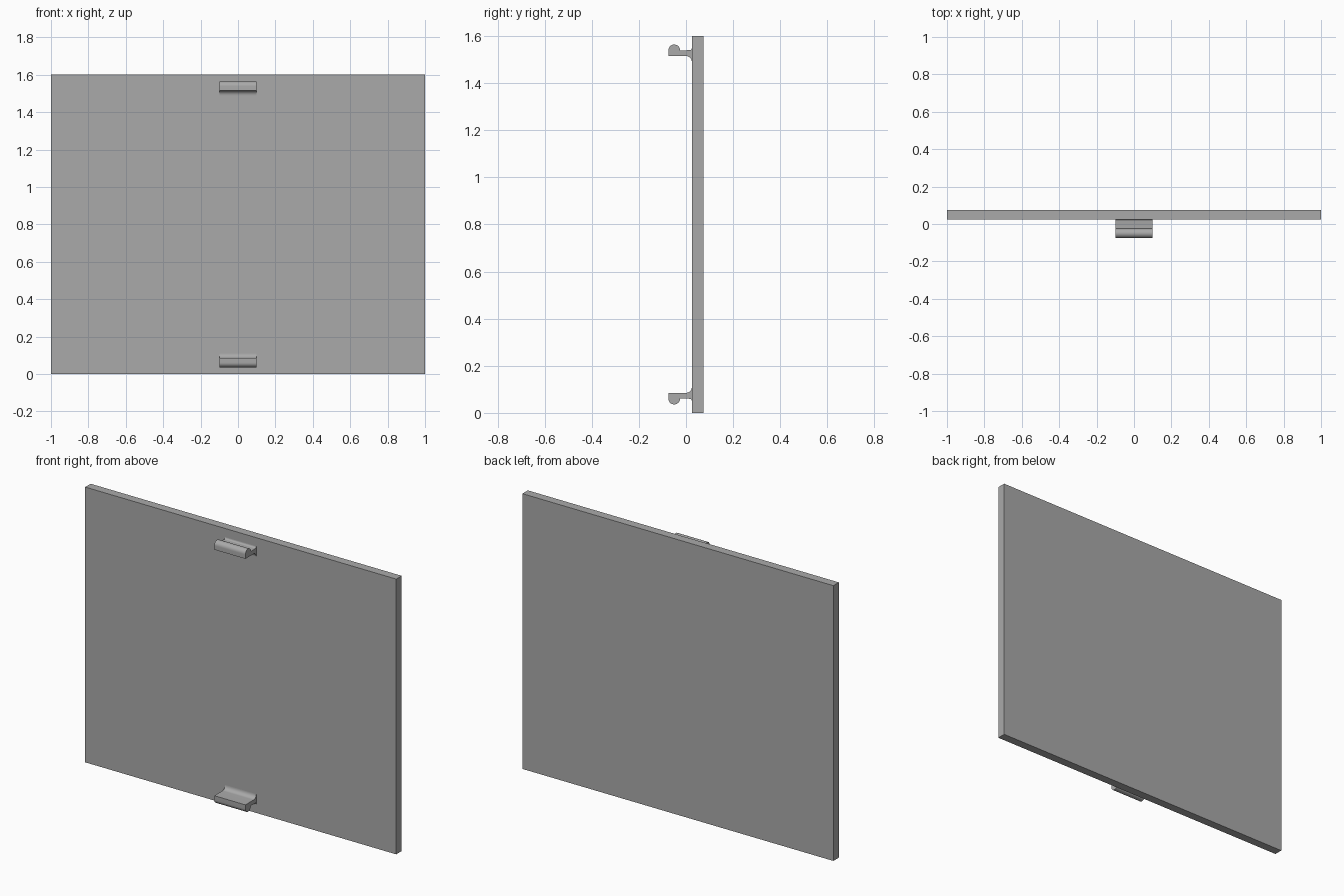
import bpy, bmesh
from math import sin, cos, radians

cube = bpy.data.objects.get("Cube")
if cube:
    bpy.data.objects.remove(cube, do_unlink=True)

grey = bpy.data.materials.new("plain grey")
grey.use_nodes = True
grey.diffuse_color = (0.4, 0.4, 0.4, 1)
grey.node_tree.nodes["Principled BSDF"].inputs["Base Color"].default_value = (0.4, 0.4, 0.4, 1)

HEIGHT = 1.6


def arc(cy, cz, r, start, end, steps=10):
    """Points of a circular arc in the y-z plane."""
    angles = [radians(start + (end - start) * i / steps) for i in range(steps + 1)]
    return [(cy + r * cos(a), cz + r * sin(a)) for a in angles]


def extrude(name, profile, half_width):
    """Sweep a closed y-z profile along x."""
    bm = bmesh.new()
    face = bm.faces.new([bm.verts.new((-half_width, y, z)) for y, z in profile])
    grown = bmesh.ops.extrude_face_region(bm, geom=[face])["geom"]
    moved = [v for v in grown if isinstance(v, bmesh.types.BMVert)]
    bmesh.ops.translate(bm, verts=moved, vec=(2 * half_width, 0, 0))
    bmesh.ops.recalc_face_normals(bm, faces=bm.faces)
    mesh = bpy.data.meshes.new(name)
    bm.to_mesh(mesh)
    bm.free()
    mesh.materials.append(grey)
    obj = bpy.data.objects.new(name, mesh)
    bpy.context.collection.objects.link(obj)
    bpy.ops.object.select_all(action="DESELECT")
    obj.select_set(True)
    bpy.context.view_layer.objects.active = obj
    bpy.ops.object.shade_smooth_by_angle(angle=radians(30))
    return obj


# Flat panel
extrude("panel", [(0.025, 0), (0.075, 0), (0.075, HEIGHT), (0.025, HEIGHT)], 1)

# Hooked clip: flat underside, rounded lip, fillets into the panel
clip = [(-0.075, 1.515)]
clip += arc(-0.05, 1.539, 0.025, 180, 0, 16)
clip += arc(0.015, 1.55, 0.01, 270, 360, 6)
clip += arc(0, 1.49, 0.025, 0, 90)
extrude("upper_clip", clip, 0.1)

# Lower clip is the upper one flipped about mid height
extrude("lower_clip", [(y, HEIGHT - z) for y, z in clip], 0.1)
